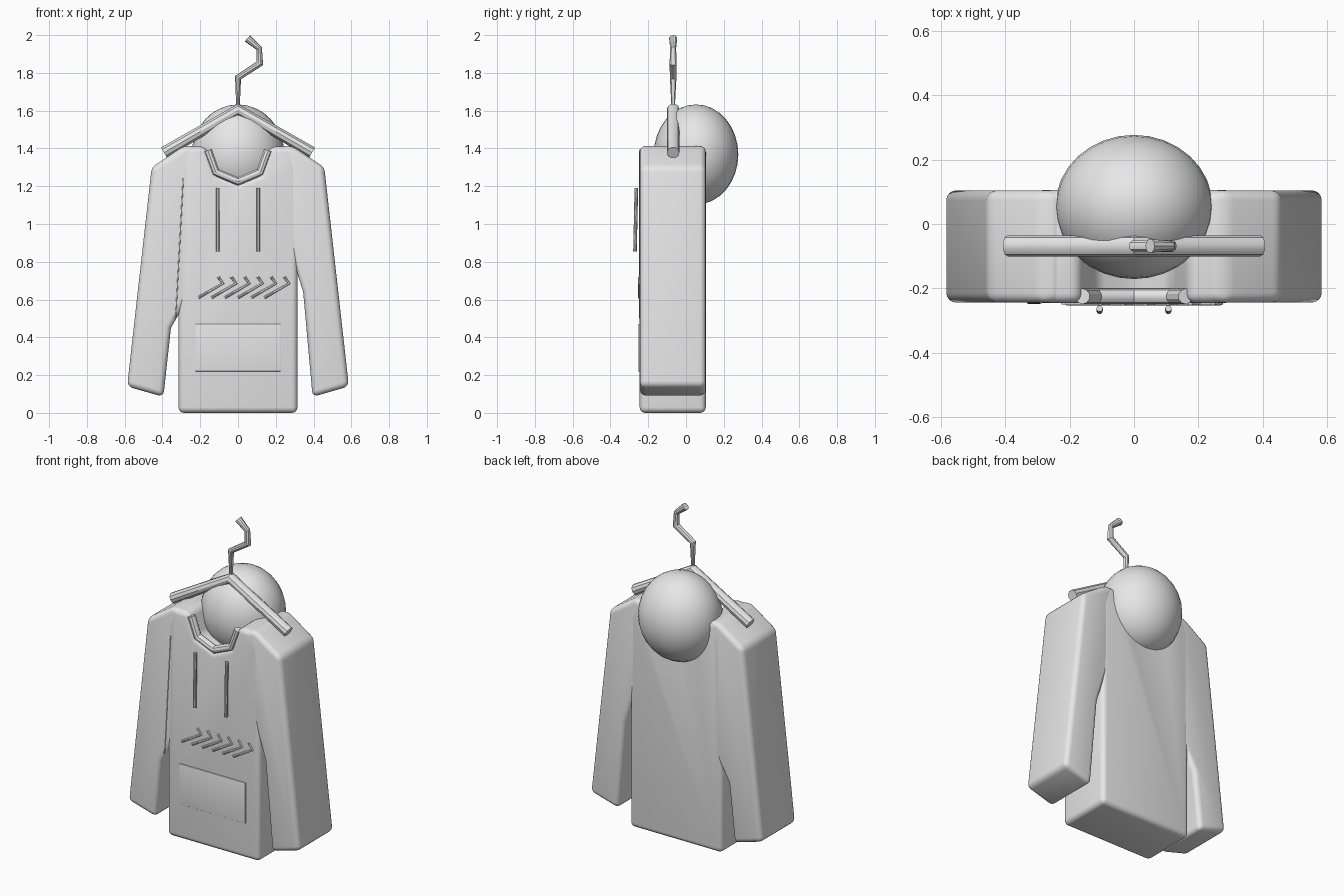
import bpy, bmesh
from mathutils import Matrix

if "Cube" in bpy.data.objects:
    bpy.data.objects.remove(bpy.data.objects["Cube"], do_unlink=True)

grey = bpy.data.materials.new("plain_grey")
grey.use_nodes = True
grey.diffuse_color = (0.8, 0.8, 0.8, 1)
grey.node_tree.nodes["Principled BSDF"].inputs["Base Color"].default_value = (0.8, 0.8, 0.8, 1)


def finish(obj, angle=0.6):
    """Select the object, give it the material and smooth its shallow edges."""
    bpy.ops.object.select_all(action="DESELECT")
    obj.select_set(True)
    bpy.context.view_layer.objects.active = obj
    if obj.type == "CURVE":
        bpy.ops.object.convert(target="MESH")
        obj = bpy.context.object
    for mod in list(obj.modifiers):
        bpy.ops.object.modifier_apply(modifier=mod.name)
    obj.data.materials.clear()
    obj.data.materials.append(grey)
    bpy.ops.object.shade_smooth_by_angle(angle=angle)
    return obj


def link(name, data):
    obj = bpy.data.objects.new(name, data)
    bpy.context.collection.objects.link(obj)
    return obj


def slab(name, outline, front, back, rounding):
    """Extrude an (x, z) outline from front to back and round its edges."""
    bm = bmesh.new()
    face = bm.faces.new([bm.verts.new((x, front, z)) for x, z in outline])
    ext = bmesh.ops.extrude_face_region(bm, geom=[face])
    moved = [g for g in ext["geom"] if isinstance(g, bmesh.types.BMVert)]
    bmesh.ops.translate(bm, verts=moved, vec=(0, back - front, 0))
    bmesh.ops.recalc_face_normals(bm, faces=bm.faces)
    mesh = bpy.data.meshes.new(name)
    bm.to_mesh(mesh)
    bm.free()
    obj = link(name, mesh)
    bevel = obj.modifiers.new("rounding", "BEVEL")
    bevel.width = rounding
    bevel.segments = 4
    bevel.limit_method = "ANGLE"
    bevel.angle_limit = 0.52
    return finish(obj)


def tube(name, points, radius, scales=None):
    """Sweep a round section along a bent path."""
    curve = bpy.data.curves.new(name, "CURVE")
    curve.dimensions = "3D"
    curve.bevel_depth = radius
    curve.bevel_resolution = 3
    curve.use_fill_caps = True
    spline = curve.splines.new("POLY")
    spline.points.add(len(points) - 1)
    for i, p in enumerate(points):
        spline.points[i].co = (*p, 1)
        spline.points[i].radius = scales[i] if scales else 1
    return finish(link(name, curve))


FRONT, BACK = -0.245, 0.105

# Torso with an open neckline
half = [(0.315, 0), (0.315, 1.3), (0.28, 1.41), (0.17, 1.41), (0.12, 1.26)]
torso_outline = half + [(0, 1.21)] + [(-x, z) for x, z in reversed(half)]
slab("torso", torso_outline, FRONT, BACK, 0.03)

# Sleeves, with the underarm at a different height on each side
sleeve_rest = [(0.22, 1.41), (0.285, 1.415), (0.457, 1.3), (0.587, 0.14)]
underarm = {
    "left_sleeve": (1, [(0.395, 0.085), (0.345, 0.64), (0.27, 0.88)]),
    "right_sleeve": (-1, [(0.395, 0.085), (0.355, 0.45), (0.27, 0.6)]),
}
for name, (side, inner) in underarm.items():
    outline = [(side * x, z) for x, z in inner + sleeve_rest]
    slab(name, outline, FRONT + 0.001, BACK - 0.001, 0.03)

# Seam on the right sleeve
tube("sleeve_seam", [(-0.29, FRONT, 1.24), (-0.33, FRONT, 0.5)], 0.003)

# Hood
mesh = bpy.data.meshes.new("hood")
bm = bmesh.new()
bmesh.ops.create_uvsphere(bm, u_segments=32, v_segments=16, radius=1,
                          matrix=Matrix.Translation((0, 0.053, 1.368))
                          @ Matrix.Diagonal((0.245, 0.224, 0.265, 1)))
bm.to_mesh(mesh)
bm.free()
finish(link("hood", mesh))

# Collar
tube("collar", [(-0.16, -0.225, 1.39), (-0.118, -0.225, 1.275), (0, -0.225, 1.225),
                (0.118, -0.225, 1.275), (0.16, -0.225, 1.39)], 0.024)

# Drawstrings
for name, x in (("left_drawstring", 0.107), ("right_drawstring", -0.107)):
    tube(name, [(x, -0.263, 1.19), (x, -0.27, 0.855)], 0.01)

# Row of chevrons on the chest
for i in range(6):
    x = -0.21 + 0.07 * i
    tube(f"chevron_{i + 1}", [(x, FRONT, 0.61), (x + 0.13, FRONT, 0.685),
                              (x + 0.105, FRONT, 0.72)], 0.008)

# Front pocket
slab("pocket", [(-0.225, 0.22), (0.225, 0.22), (0.225, 0.47), (-0.225, 0.47)],
     FRONT - 0.006, FRONT + 0.003, 0.002)

# Hanger and its hook
Y = -0.068
tube("hanger_bar", [(-0.392, Y, 1.378), (0, Y, 1.605), (0.392, Y, 1.378)], 0.033)
tube("hanger_hook", [(0, Y, 1.61), (0, Y, 1.775), (0.115, Y, 1.85),
                     (0.112, Y, 1.93), (0.05, Y, 1.983)],
     0.02, [0.45, 0.9, 1, 0.8, 1.1])
